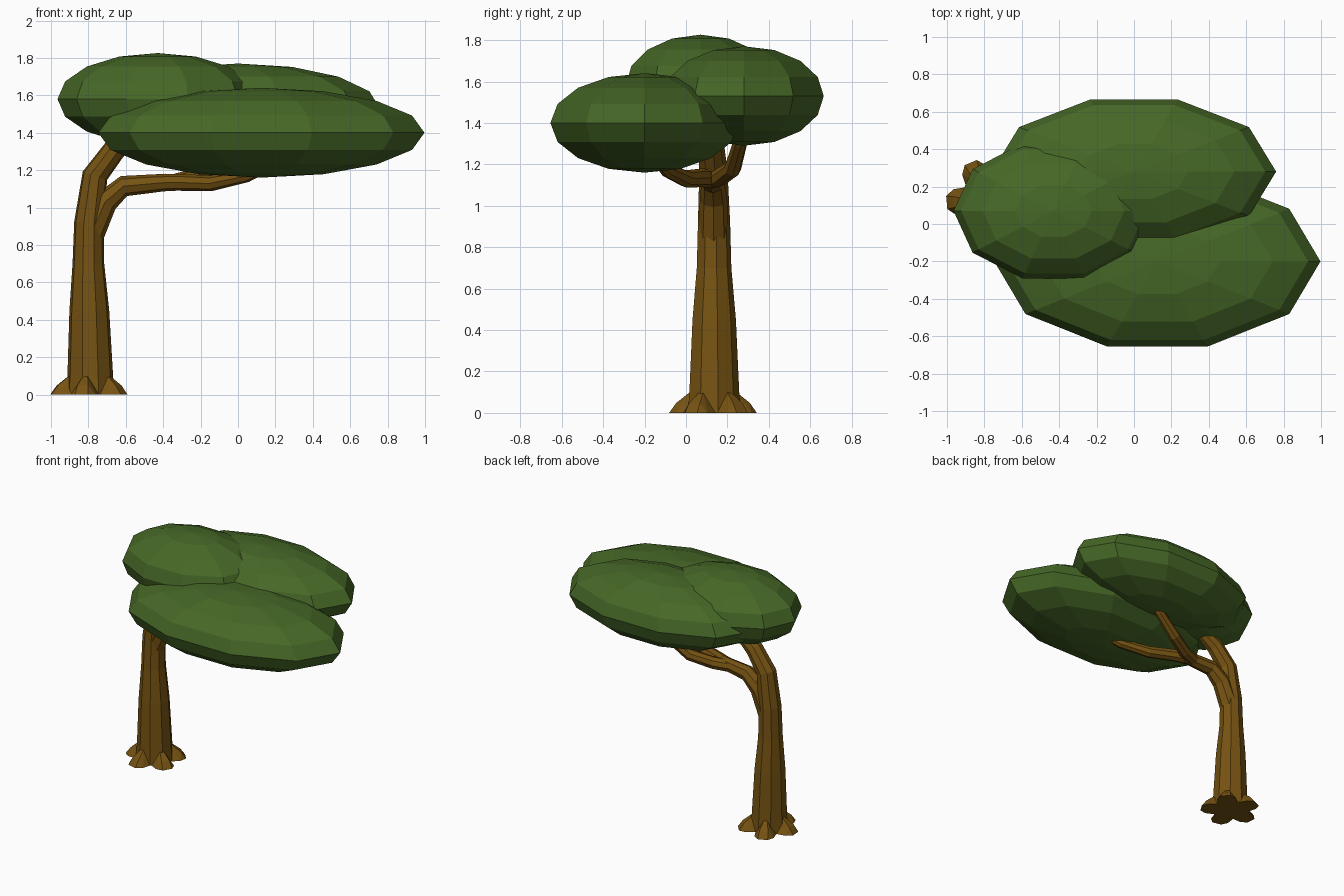
import bpy, bmesh, math
from mathutils import Vector, Matrix

if "Cube" in bpy.data.objects:
    bpy.data.objects.remove(bpy.data.objects["Cube"])


def material(name, rgb):
    m = bpy.data.materials.new(name)
    m.diffuse_color = (*rgb, 1)
    m.use_nodes = True
    m.node_tree.nodes["Principled BSDF"].inputs["Base Color"].default_value = m.diffuse_color
    return m


leaf = material("leaf green", (0.062, 0.138, 0.020))
bark = material("bark brown", (0.180, 0.085, 0.006))


def finish(bm, name, mat):
    bmesh.ops.recalc_face_normals(bm, faces=bm.faces)
    me = bpy.data.meshes.new(name)
    bm.to_mesh(me)
    bm.free()
    me.materials.append(mat)
    ob = bpy.data.objects.new(name, me)
    bpy.context.collection.objects.link(ob)
    return ob


def canopy(name, centre, radii):
    """Faceted ellipsoid of foliage."""
    bm = bmesh.new()
    bmesh.ops.create_uvsphere(bm, u_segments=10, v_segments=8, radius=1)
    # turn so that a vertex column lies exactly on the x axis
    far = max(bm.verts, key=lambda v: v.co.x)
    turn = Matrix.Rotation(-math.atan2(far.co.y, far.co.x), 4, 'Z')
    bm.transform(Matrix.Translation(centre) @ Matrix.Diagonal((*radii, 1)) @ turn)
    finish(bm, name, leaf)


def limb(name, path, sides=9):
    """Tapered faceted tube; path holds (x, y, z, radius)."""
    bm = bmesh.new()
    pts = [Vector(p[:3]) for p in path]
    rings = []
    for i, p in enumerate(pts):
        before = pts[max(i - 1, 0)]
        after = pts[min(i + 1, len(pts) - 1)]
        t = Vector((0, 0, 1)) if p.z == 0 else (after - before).normalized()
        u = Vector((0, 1, 0))
        u = (u - t * u.dot(t)).normalized()
        w = t.cross(u)
        ring = []
        for k in range(sides):
            a = 2 * math.pi * k / sides
            ring.append(bm.verts.new(p + (u * math.cos(a) + w * math.sin(a)) * path[i][3]))
        rings.append(ring)
    for r, s in zip(rings, rings[1:]):
        for k in range(sides):
            n = (k + 1) % sides
            bm.faces.new((r[k], r[n], s[n], s[k]))
    bm.faces.new(rings[0])
    bm.faces.new(rings[-1])
    finish(bm, name, bark)


# Foliage
canopy("front_canopy", (0.125, -0.20, 1.40), (0.872, 0.478, 0.24))
canopy("left_canopy", (-0.43, 0.07, 1.58), (0.535, 0.38, 0.246))
canopy("back_canopy", (0.0, 0.28, 1.53), (0.76, 0.405, 0.24))

# Trunk, bending over into the left canopy
limb("trunk", [(-0.79, 0.133, 0, 0.132), (-0.79, 0.133, 0.10, 0.124),
               (-0.795, 0.133, 0.45, 0.108), (-0.80, 0.133, 0.70, 0.086),
               (-0.797, 0.133, 0.92, 0.08), (-0.765, 0.13, 1.17, 0.070),
               (-0.66, 0.12, 1.31, 0.062), (-0.54, 0.11, 1.40, 0.05)])

# Side branch with its two forks
limb("side_branch", [(-0.785, 0.133, 0.86, 0.072), (-0.71, 0.133, 1.03, 0.066),
                     (-0.61, 0.13, 1.115, 0.056), (-0.38, 0.11, 1.135, 0.046)], 8)
limb("front_fork", [(-0.45, 0.12, 1.13, 0.046), (-0.33, 0.08, 1.135, 0.045),
                    (-0.14, 0.0, 1.13, 0.042), (0.05, -0.09, 1.17, 0.034),
                    (0.14, -0.13, 1.21, 0.026)], 8)
limb("back_fork", [(-0.46, 0.12, 1.125, 0.044), (-0.34, 0.16, 1.135, 0.044),
                   (-0.19, 0.225, 1.18, 0.042), (-0.02, 0.26, 1.30, 0.035),
                   (0.05, 0.27, 1.36, 0.028)], 8)

# Root flares around the base
for i in range(5):
    bm = bmesh.new()
    for r, half, z in ((0.08, 0.075, 0), (0.17, 0.068, 0), (0.212, 0.035, 0),
                       (0.178, 0.03, 0.048), (0.115, 0.012, 0.10), (0.06, 0.012, 0.10)):
        for s in (-1, 1):
            bm.verts.new((r, s * half, z))
    bmesh.ops.convex_hull(bm, input=bm.verts)
    bm.transform(Matrix.Translation((-0.79, 0.133, 0))
                 @ Matrix.Rotation(math.radians(185 + 72 * i), 4, 'Z'))
    finish(bm, f"root_{i + 1}", bark)
